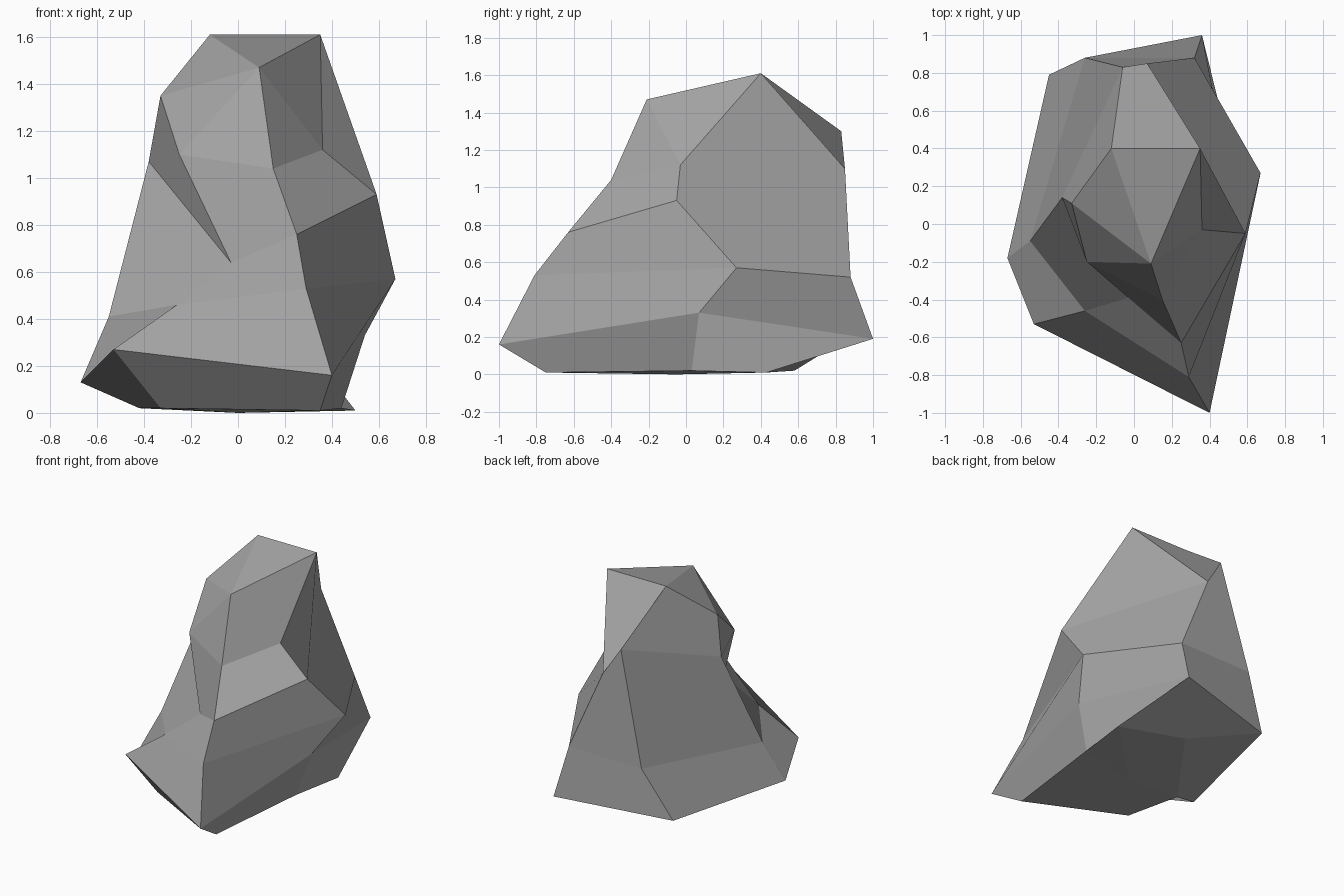
import bpy
import bmesh

# Remove the default cube
default_cube = bpy.data.objects.get("Cube")
if default_cube:
    bpy.data.objects.remove(default_cube, do_unlink=True)


def make_material(name, colour):
    material = bpy.data.materials.new(name)
    material.use_nodes = True
    material.diffuse_color = colour
    shader = material.node_tree.nodes["Principled BSDF"]
    shader.inputs["Base Color"].default_value = colour
    shader.inputs["Roughness"].default_value = 0.9
    return material


def bridge_rings(mesh, lower, upper):
    """Join two rings with flat-shaded quads, each bending along the
    diagonal that rises from its first corner."""
    count = len(lower)
    for i in range(count):
        j = (i + 1) % count
        mesh.faces.new((lower[i], lower[j], upper[j], upper[i]))


def close_ring(mesh, ring, tip):
    """Close a ring with a fan of triangles around one point."""
    for i, corner in enumerate(ring):
        mesh.faces.new((corner, ring[(i + 1) % len(ring)], tip))


# Cross-sections of the boulder, each running from the front
# counter-clockwise round the +x side, the back and the -x side
foot = [(.35, -.75, .01), (.44, .03, .02), (.50, .43, .01),
        (.04, .58, .02), (-.42, -.05, .02), (-.33, -.45, .02)]
flare = [(.40, -1, .16), (.54, .07, .33), (.36, 1, .19),
         (-.45, .79, .15), (-.67, -.18, .13), (-.53, -.53, .27)]
waist = [(.29, -.81, .53), (.67, .27, .57), (.32, .88, .52),
         (-.26, .88, .51), (-.55, -.09, .41), (-.26, -.46, .46)]
shoulder = [(.25, -.63, .76), (.59, -.05, .93), (.07, .85, 1.10),
            (-.06, .83, 1.30), (-.38, .14, 1.07), (-.03, -.39, .64)]
crown = [(.15, -.40, 1.04), (.36, -.03, 1.12), (.35, .40, 1.61),
         (-.12, .40, 1.61), (-.33, .11, 1.35), (-.25, -.20, 1.10)]
underside_point = (0, -.05, 0)
brow_point = (.09, -.21, 1.47)

# Loft the cross-sections and close both ends
bm = bmesh.new()
rings = [[bm.verts.new(point) for point in section]
         for section in (foot, flare, waist, shoulder, crown)]
for lower, upper in zip(rings, rings[1:]):
    bridge_rings(bm, lower, upper)
close_ring(bm, rings[-1], bm.verts.new(brow_point))
close_ring(bm, rings[0][::-1], bm.verts.new(underside_point))

mesh = bpy.data.meshes.new("boulder")
bm.to_mesh(mesh)
bm.free()
mesh.materials.append(make_material("stone_grey", (.38, .38, .38, 1)))
boulder = bpy.data.objects.new("boulder", mesh)
bpy.context.collection.objects.link(boulder)
